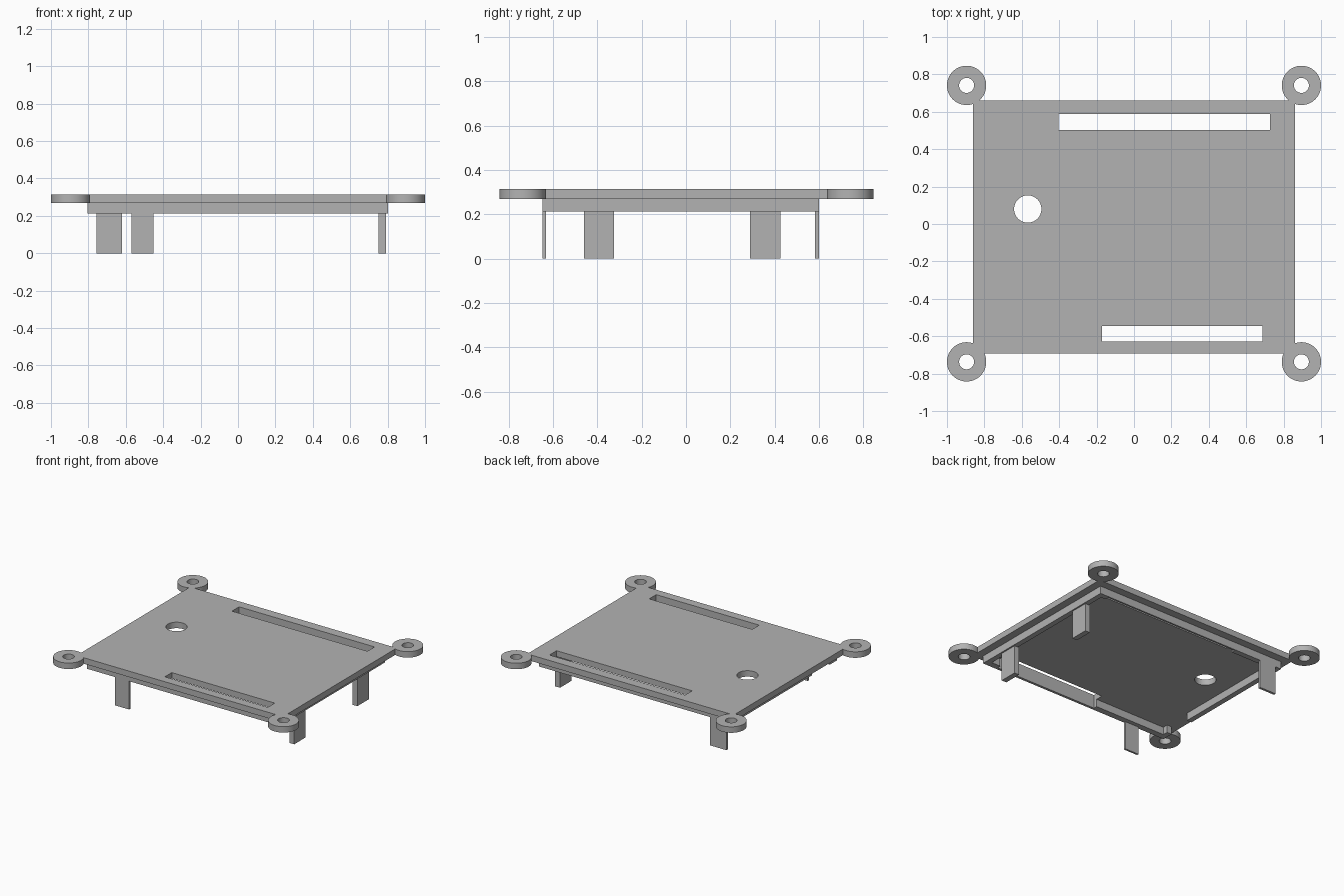
import bpy
import bmesh
from mathutils import Matrix, Vector

cube = bpy.data.objects.get("Cube")
if cube:
    bpy.data.objects.remove(cube, do_unlink=True)

grey = bpy.data.materials.new("plain grey")
grey.use_nodes = True
colour = (0.45, 0.45, 0.45, 1)
grey.diffuse_color = colour
grey.node_tree.nodes["Principled BSDF"].inputs["Base Color"].default_value = colour

BASE, RIM, TOP = 0.213, 0.27, 0.315


def finish(name, bm):
    mesh = bpy.data.meshes.new(name)
    bm.to_mesh(mesh)
    bm.free()
    mesh.materials.append(grey)
    obj = bpy.data.objects.new(name, mesh)
    bpy.context.collection.objects.link(obj)
    return obj


def box(name, x, y, z):
    """Box from its lower and upper limit on each axis."""
    lo, hi = Vector((x[0], y[0], z[0])), Vector((x[1], y[1], z[1]))
    bm = bmesh.new()
    bmesh.ops.create_cube(bm, size=1, matrix=Matrix.Translation((lo + hi) / 2)
                          @ Matrix.Diagonal((*(hi - lo), 1)))
    return finish(name, bm)


def disc(name, x, y, radius, z, sides=64):
    bm = bmesh.new()
    bmesh.ops.create_cone(bm, cap_ends=True, segments=sides, radius1=radius,
                          radius2=radius, depth=z[1] - z[0],
                          matrix=Matrix.Translation((x, y, (z[0] + z[1]) / 2)))
    return finish(name, bm)


def combine(obj, tools, operation):
    """Apply a boolean with every tool, then drop the tools."""
    for tool in tools:
        tool.hide_render = True
        mod = obj.modifiers.new("shape", 'BOOLEAN')
        mod.operation, mod.solver, mod.object = operation, 'EXACT', tool
    bpy.context.view_layer.update()
    graph = bpy.context.evaluated_depsgraph_get()
    mesh = bpy.data.meshes.new_from_object(obj.evaluated_get(graph))
    obj.modifiers.clear()
    obj.data = mesh
    for tool in tools:
        bpy.data.objects.remove(tool, do_unlink=True)


def slots():
    """Cutters for the two long connector openings."""
    return [box("back_slot", (-0.403, 0.726), (0.503, 0.588), (0.1, 0.5)),
            box("front_slot", (-0.17, 0.688), (-0.628, -0.545), (0.1, 0.5))]


# Cover plate with a round mounting lug at each corner
plate = box("cover_plate", (-0.86, 0.86), (-0.693, 0.66), (RIM, TOP))
corners = [(x, y) for x in (-0.895, 0.895) for y in (-0.737, 0.741)]
combine(plate, [disc("lug", x, y, 0.105, (RIM, TOP)) for x, y in corners], 'UNION')

# Screw holes, round opening and slots
holes = [disc("screw_hole", x, y, 0.04, (0.1, 0.5)) for x, y in corners]
holes.append(disc("round_opening", -0.568, 0.08, 0.073, (0.1, 0.5)))
combine(plate, holes + slots(), 'DIFFERENCE')

# Rim under the plate, open at one side and thinned by the slots
rim = box("under_rim", (-0.805, 0.802), (-0.647, 0.601), (BASE, RIM))
combine(rim, [box("rim_inside", (-0.765, 0.762), (-0.6, 0.56), (0.1, 0.5)),
              box("rim_gap", (-0.9, -0.7), (-0.56, -0.35), (0.1, 0.5))] + slots(),
        'DIFFERENCE')

# Clip legs
box("front_leg", (-0.57, -0.453), (-0.647, -0.632), (0, RIM))
box("back_leg", (-0.757, -0.62), (0.583, 0.601), (0, RIM))
for name, y in (("left_front_leg", -0.461), ("left_back_leg", 0.29)):
    box(name, (0.751, 0.791), (y, y + 0.136), (0, RIM))

# Smooth the round walls and keep the edges sharp
bpy.ops.object.select_all(action='DESELECT')
plate.select_set(True)
bpy.context.view_layer.objects.active = plate
bpy.ops.object.shade_smooth_by_angle()
